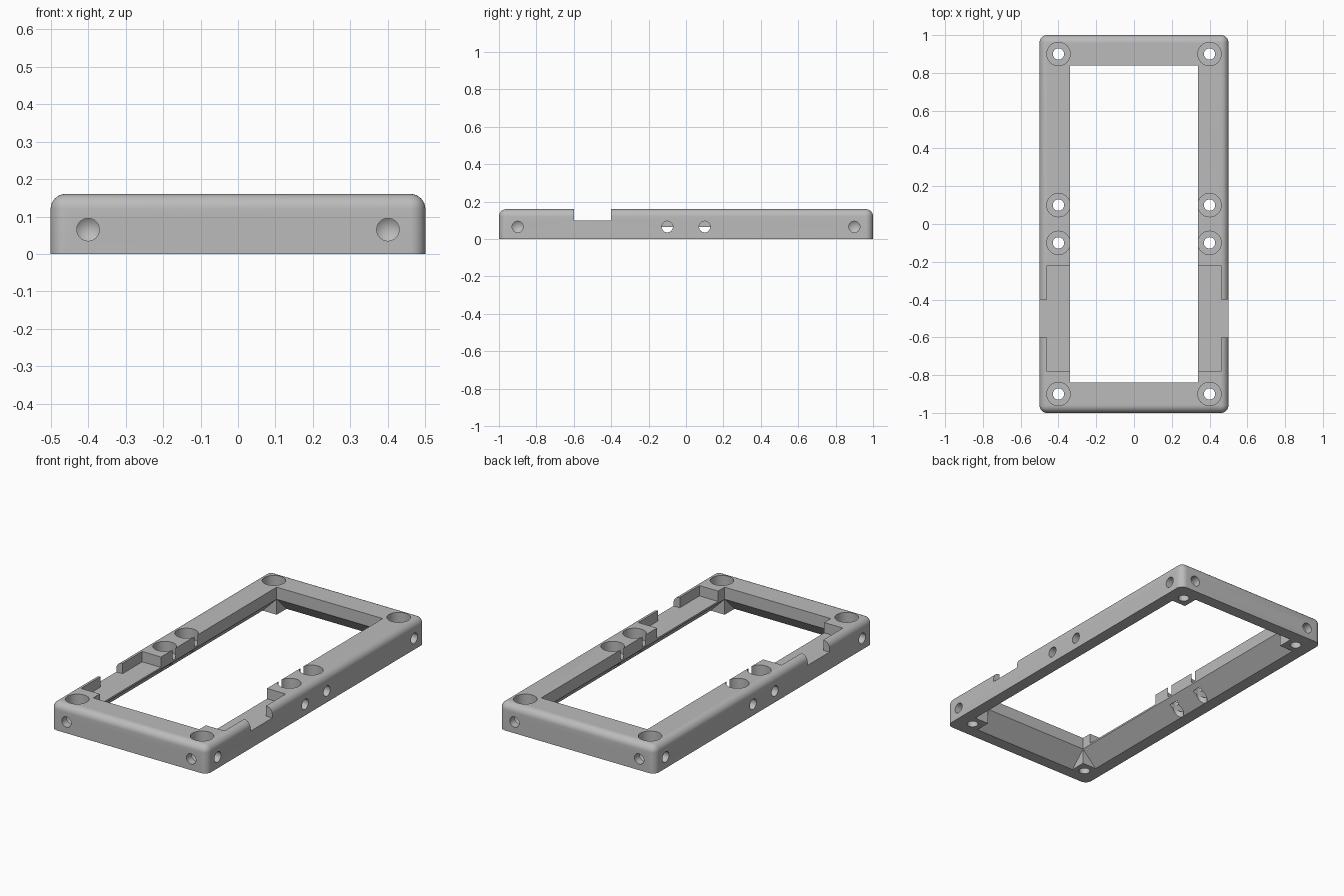
import bpy, bmesh
from math import pi
from mathutils import Matrix, Vector

default = bpy.data.objects.get("Cube")
if default:
    bpy.data.objects.remove(default, do_unlink=True)

HX, HY, H = 0.5, 1.0, 0.16        # outer half sizes and height
IX, IY = 0.34, 0.84               # opening half sizes
LEDGE, FLOOR, HOLE_Z = 0.09, 0.1, 0.065

grey = bpy.data.materials.new("plain_grey")
grey.use_nodes = True
grey.diffuse_color = (0.5, 0.5, 0.5, 1)
grey.node_tree.nodes["Principled BSDF"].inputs["Base Color"].default_value = (0.5, 0.5, 0.5, 1)


def finish(name, bm):
    bmesh.ops.recalc_face_normals(bm, faces=bm.faces)
    mesh = bpy.data.meshes.new(name)
    bm.to_mesh(mesh)
    bm.free()
    mesh.materials.append(grey)
    obj = bpy.data.objects.new(name, mesh)
    bpy.context.collection.objects.link(obj)
    return obj


def box_bm(lo, hi):
    lo, hi = Vector(lo), Vector(hi)
    bm = bmesh.new()
    bmesh.ops.create_cube(bm, size=1)
    for v in bm.verts:
        v.co = (lo + hi) / 2 + v.co * (hi - lo)
    return bm


def cut(bm):
    """Subtract a shape from the frame."""
    cutter = finish("cutter", bm)
    mod = frame.modifiers.new("cut", 'BOOLEAN')
    mod.operation, mod.solver, mod.object = 'DIFFERENCE', 'EXACT', cutter
    bpy.ops.object.modifier_apply(modifier=mod.name)
    bpy.data.objects.remove(cutter, do_unlink=True)


def drill(start, direction, radius, depth, tip=0.0):
    """Cut a round hole, optionally with a conical end."""
    d = Vector(direction)
    turn = Matrix.Translation(start) @ d.to_track_quat('Z', 'Y').to_matrix().to_4x4()
    bm = bmesh.new()
    n = 32
    profile = [(-0.05, radius), (depth, radius)]
    rings = [[bm.verts.new(turn @ (Matrix.Rotation(2 * pi * i / n, 3, 'Z') @ Vector((r, 0, z))))
              for i in range(n)] for z, r in profile]
    bm.faces.new(rings[0])
    for i in range(n):
        j = (i + 1) % n
        bm.faces.new((rings[0][i], rings[0][j], rings[1][j], rings[1][i]))
    if tip:
        point = bm.verts.new(turn @ Vector((0, 0, depth + tip)))
        for i in range(n):
            bm.faces.new((rings[1][i], rings[1][(i + 1) % n], point))
    else:
        bm.faces.new(rings[1])
    cut(bm)


def undercut(inner, half_length, along_y, side):
    """Cut the sloping underside of one rail."""
    profile = [(inner - 0.05, -0.01), (inner + LEDGE + 0.01, -0.01),
               (inner, LEDGE), (inner - 0.05, LEDGE)]
    bm = bmesh.new()
    ends = []
    for t in (-half_length, half_length):
        ends.append([bm.verts.new((side * a, t, z) if along_y else (t, side * a, z))
                     for a, z in profile])
        bm.faces.new(ends[-1])
    for i in range(4):
        j = (i + 1) % 4
        bm.faces.new((ends[0][i], ends[0][j], ends[1][j], ends[1][i]))
    cut(bm)


# Outer block with rounded top and upright edges, sharp at the base
bm = box_bm((-HX, -HY, 0), (HX, HY, H))
rounded = [e for e in bm.edges if max(v.co.z for v in e.verts) > 0.01]
bmesh.ops.bevel(bm, geom=rounded, offset=0.04, segments=8, profile=0.5, affect='EDGES')
frame = finish("frame", bm)
bpy.context.view_layer.objects.active = frame
frame.select_set(True)

# Central opening and sloping undersides that leave square corner blocks
cut(box_bm((-IX, -IY, -0.1), (IX, IY, 0.3)))
for s in (-1, 1):
    undercut(IX, IY, True, s)
    undercut(IY, IX, False, s)

# Side pockets and the notches that open them outwards
for s in (-1, 1):
    for a, b, y0, y1 in ((0.3, 0.46, -0.78, -0.22), (0.45, 0.6, -0.6, -0.4)):
        x0, x1 = sorted((s * a, s * b))
        cut(box_bm((x0, y0, FLOOR), (x1, y1, 0.3)))

# Counterbored screw holes from above, and holes in the outer walls
for s in (-1, 1):
    for y in (-0.9, -0.1, 0.1, 0.9):
        drill((s * 0.4, y, H), (0, 0, -1), 0.062, H - FLOOR)
        drill((s * 0.4, y, H), (0, 0, -1), 0.03, 0.3)
        corner = abs(y) > 0.5
        drill((s * HX, y, HOLE_Z), (-s, 0, 0), 0.03, 0.045 if corner else 0.135,
              0.022 if corner else 0)
        if corner:
            t = 1 if y > 0 else -1
            drill((s * 0.4, t * HY, HOLE_Z), (0, -t, 0), 0.03, 0.045, 0.022)

bpy.ops.object.shade_smooth_by_angle(angle=pi / 6)
